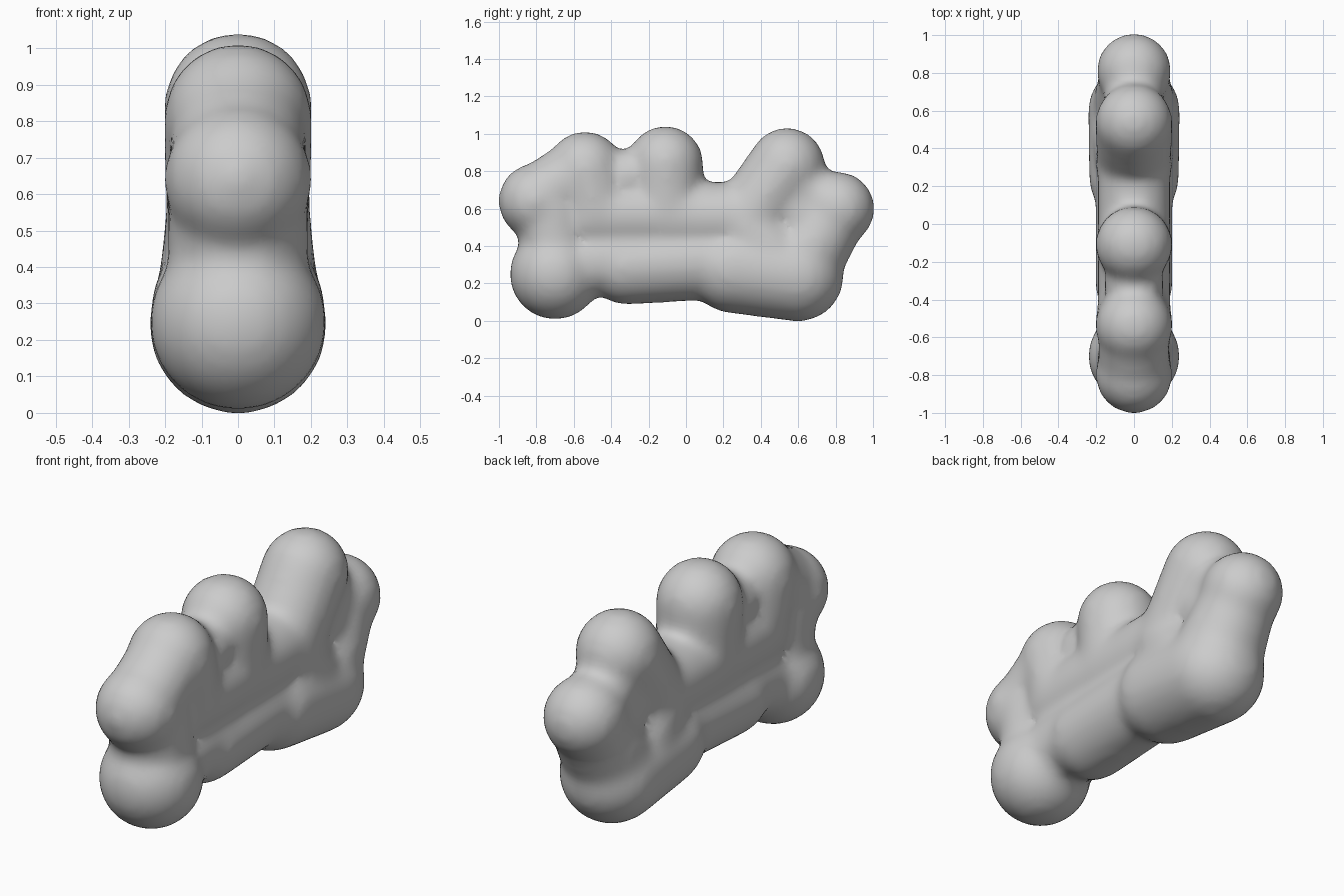
import bpy, bmesh
from mathutils import Vector, Matrix

if "Cube" in bpy.data.objects:
    bpy.data.objects.remove(bpy.data.objects["Cube"])

bm = bmesh.new()
GROW = 0.009  # compensates for the shrinkage of the smoothing pass


def blob(y0, z0, r0, y1=None, z1=None, r1=None):
    """Sphere, or the hull of two spheres (a tapered capsule), in the x = 0 plane."""
    part = bmesh.new()
    ends = [(y0, z0, r0)] if y1 is None else [(y0, z0, r0), (y1, z1, r1 or r0)]
    for y, z, r in ends:
        bmesh.ops.create_icosphere(part, subdivisions=4, radius=r + GROW,
                                   matrix=Matrix.Translation(Vector((0, y, z))))
    if len(ends) == 2:
        res = bmesh.ops.convex_hull(part, input=part.verts)
        inner = {g for g in res["geom_interior"] if isinstance(g, bmesh.types.BMVert)}
        bmesh.ops.delete(part, geom=list(inner), context='VERTS')
    tmp = bpy.data.meshes.new("blob_part")
    part.to_mesh(tmp)
    part.free()
    bm.from_mesh(tmp)
    bpy.data.meshes.remove(tmp)


# feet and belly
blob(-0.70, 0.25, 0.235)
blob(0.25, 0.28, 0.23, 0.60, 0.24, 0.235)
blob(-0.32, 0.29, 0.195, 0.20, 0.32, 0.195)
blob(-0.62, 0.30, 0.18, -0.30, 0.33, 0.18)
# front knobs
blob(-0.80, 0.64, 0.195)
blob(-0.80, 0.64, 0.18, -0.54, 0.81, 0.18)
blob(-0.54, 0.81, 0.195, -0.48, 0.58, 0.19)
blob(-0.72, 0.60, 0.185, -0.69, 0.30, 0.185)
# middle knob and upper wall
blob(-0.11, 0.84, 0.195, -0.10, 0.55, 0.185)
blob(-0.50, 0.56, 0.185, 0.0, 0.56, 0.185)
blob(-0.32, 0.76, 0.15)
blob(-0.05, 0.55, 0.185, 0.30, 0.55, 0.185)
# back knobs
blob(0.54, 0.83, 0.195, 0.36, 0.58, 0.19)
blob(0.30, 0.53, 0.19, 0.45, 0.35, 0.21)
blob(0.81, 0.60, 0.19)
blob(0.81, 0.60, 0.17, 0.62, 0.32, 0.21)
blob(0.54, 0.76, 0.15, 0.70, 0.66, 0.15)
blob(0.60, 0.58, 0.16)

mesh = bpy.data.meshes.new("blobby_body")
bm.to_mesh(mesh)
bm.free()
body = bpy.data.objects.new("blobby_body", mesh)
bpy.context.collection.objects.link(body)
bpy.context.view_layer.objects.active = body
body.select_set(True)

# fuse and melt the parts together
remesh = body.modifiers.new("fuse", 'REMESH')
remesh.mode = 'VOXEL'
remesh.voxel_size = 0.025
remesh.use_smooth_shade = True
melt = body.modifiers.new("melt", 'SMOOTH')
melt.factor = 0.5
melt.iterations = 14
